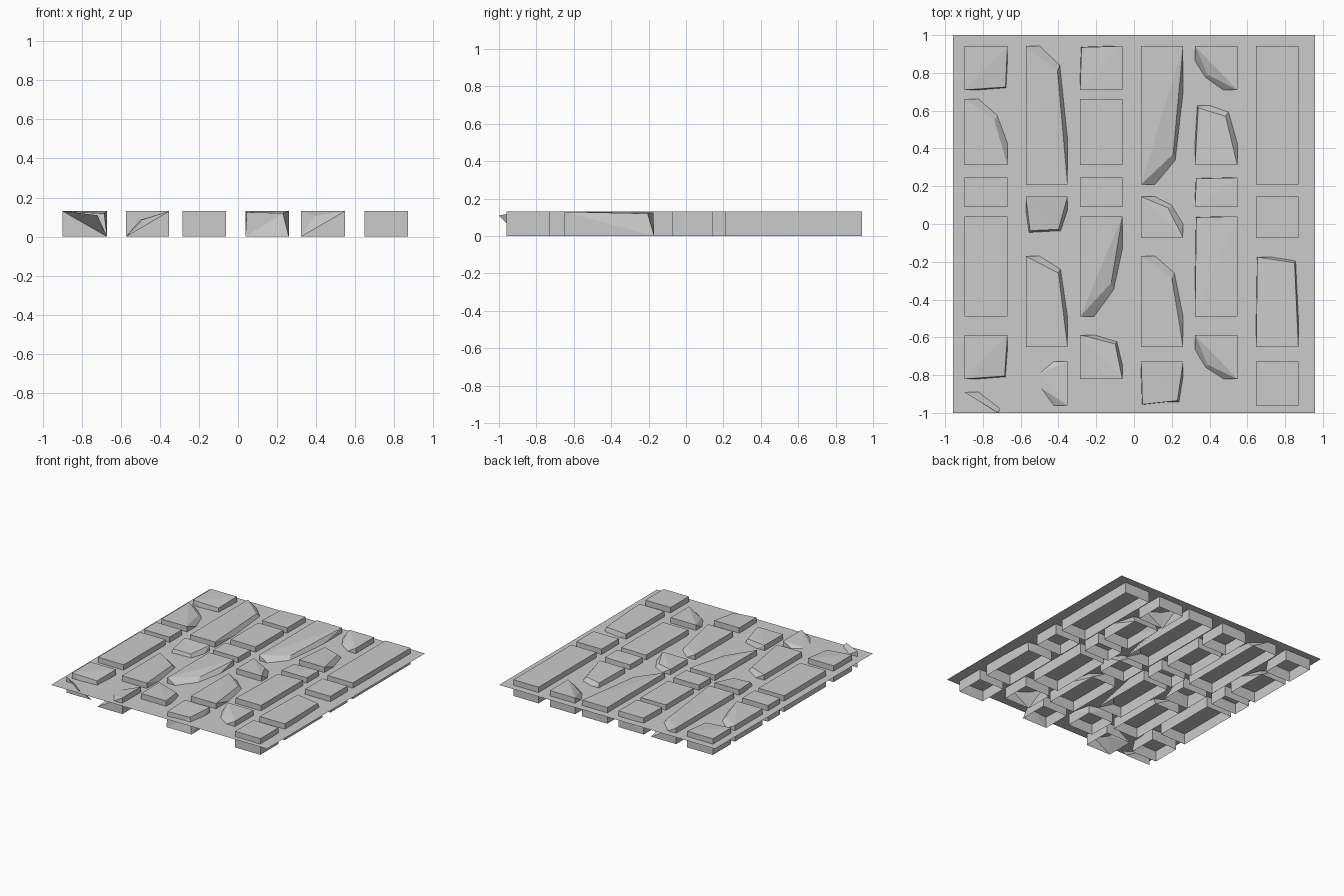
import bpy, bmesh

if "Cube" in bpy.data.objects:
    bpy.data.objects.remove(bpy.data.objects["Cube"])

SHEET_Z, TOP_Z = 0.087, 0.13
COLUMNS = [(-.898, -.67), (-.573, -.352), (-.285, -.062),
           (.038, .26), (.323, .547), (.647, .87)]
ROWS_A = [(.71, .942), (.312, .662), (.09, .245), (-.49, .04), (-.82, -.587)]
ROWS_B = [(.21, .942), (-.073, .145), (-.65, -.17), (-.96, -.728)]

# Chipped top corners: (column, row) -> corner: (x, y, z)
# corner 0 front-left, 1 front-right, 2 back-right, 3 back-left
CHIPS = {
    (0, 0): {1: (-.68, .725, .118)},
    (0, 1): {2: (-.74, .55, .112)},
    (0, 4): {1: (-.685, -.805, .118)},
    (1, 0): {2: (-.405, .81, .113)},
    (1, 1): {0: (-.55, -.035, .118), 1: (-.40, -.028, .112)},
    (1, 2): {2: (-.40, -.26, .113)},
    (1, 3): {0: (-.49, -.87, .087), 3: (-.50, -.79, .086)},
    (2, 0): {3: (-.278, .935, .127)},
    (2, 3): {1: (-.12, -.31, .11)},
    (2, 4): {2: (-.10, -.635, .115)},
    (3, 0): {1: (.207, .37, .11)},
    (3, 1): {2: (.18, .085, .115)},
    (3, 2): {2: (.20, -.285, .112)},
    (3, 3): {0: (.045, -.955, .125), 1: (.23, -.935, .12)},
    (4, 0): {0: (.39, .79, .105)},
    (4, 1): {2: (.485, .57, .115), 3: (.34, .615, .12)},
    (4, 2): {3: (.33, .24, .125)},
    (4, 3): {3: (.33, .035, .125)},
    (4, 4): {0: (.39, -.745, .105)},
    (5, 2): {2: (.85, -.205, .12), 3: (.653, -.175, .125)},
}


def make_object(name, verts, faces):
    bm = bmesh.new()
    vs = [bm.verts.new(v) for v in verts]
    for f in faces:
        bm.faces.new([vs[i] for i in f])
    mesh = bpy.data.meshes.new(name)
    bm.to_mesh(mesh)
    bm.free()
    ob = bpy.data.objects.new(name, mesh)
    bpy.context.collection.objects.link(ob)
    return ob


def brick(name, xs, ys, chips):
    """Open-bottomed block; sides next to a chip fold from its foot."""
    (x0, x1), (y0, y1) = xs, ys
    foot = [(x0, y0), (x1, y0), (x1, y1), (x0, y1)]
    verts = [(x, y, 0) for x, y in foot]
    verts += [chips.get(i, (x, y, TOP_Z)) for i, (x, y) in enumerate(foot)]
    faces = []
    for i in range(4):
        j = (i + 1) % 4
        if i in chips:
            faces += [(i, j, j + 4), (i, j + 4, i + 4)]
        elif j in chips:
            faces += [(i, j, i + 4), (j, j + 4, i + 4)]
        else:
            faces.append((i, j, j + 4, i + 4))
    if 0 in chips or 2 in chips:
        faces += [(4, 5, 7), (5, 6, 7)]
    elif chips:
        faces += [(4, 5, 6), (4, 6, 7)]
    else:
        faces.append((4, 5, 6, 7))
    make_object(name, verts, faces)


# Thin mortar sheet running through the bricks
make_object("mortar_sheet",
            [(x, y, SHEET_Z) for x, y in ((-.957, -1), (.957, -1), (.957, 1), (-.957, 1))],
            [(0, 1, 2, 3)])

# Staggered columns of bricks
for c, xs in enumerate(COLUMNS):
    for r, ys in enumerate(ROWS_B if c % 2 else ROWS_A):
        brick(f"brick_{c + 1}_{r + 1}", xs, ys, CHIPS.get((c, r), {}))

# Lone back wall of the brick cut off at the front left corner
make_object("cut_brick_wall",
            [(-.898, -.89, 0), (-.67, -.89, 0), (-.898, -.89, TOP_Z), (-.72, -1, .11)],
            [(0, 2, 1), (1, 2, 3)])
